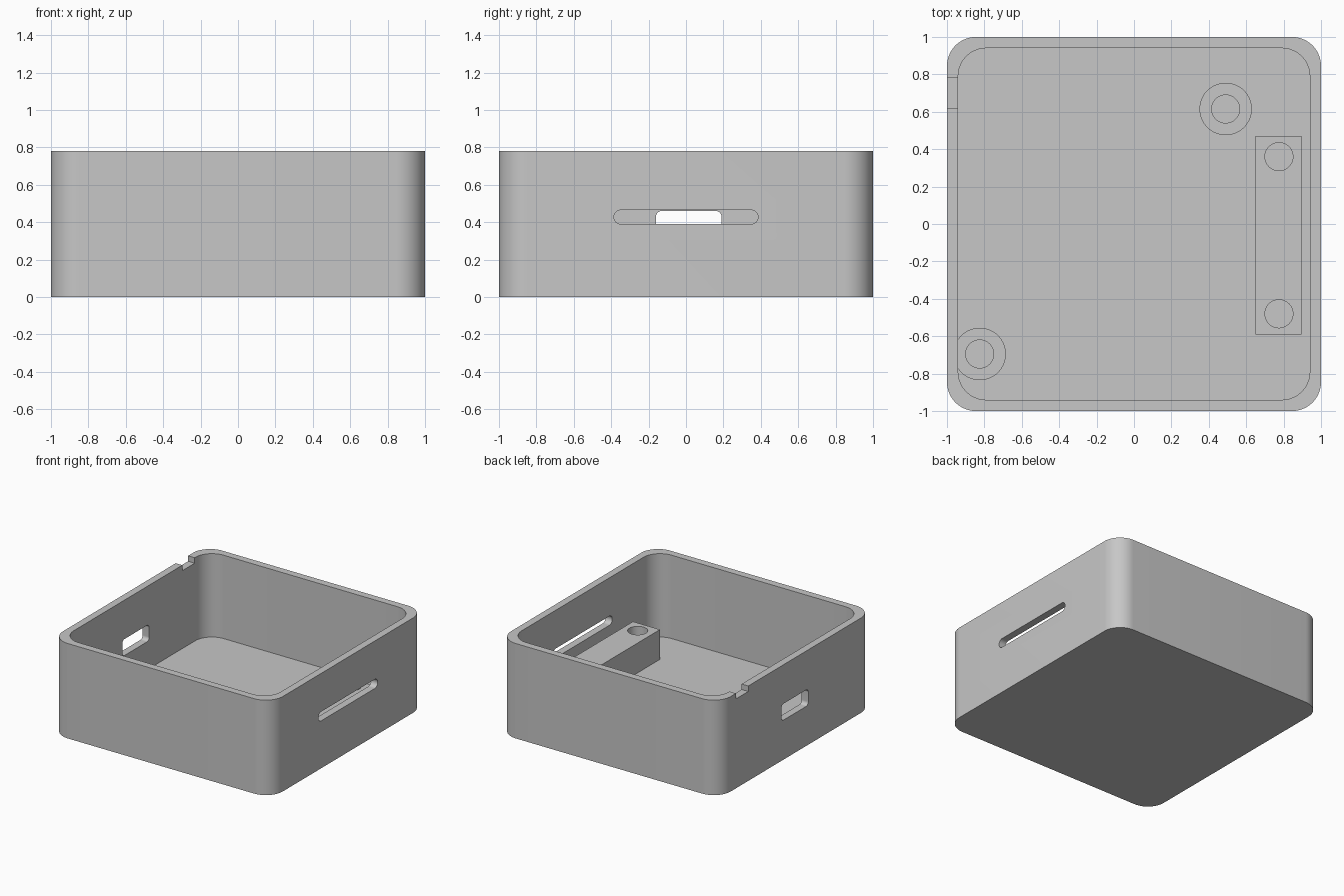
import bpy, bmesh, math
from mathutils import Matrix, Vector

default = bpy.data.objects.get("Cube")
if default:
    bpy.data.objects.remove(default, do_unlink=True)

HEIGHT, FLOOR, WALL = 0.78, 0.095, 0.06
INNER = 1 - WALL

grey = bpy.data.materials.new("light grey plastic")
grey.use_nodes = True
colour = (0.57, 0.57, 0.57, 1)
grey.diffuse_color = colour
grey.node_tree.nodes["Principled BSDF"].inputs["Base Color"].default_value = colour


def rounded_prism(name, lo, hi, radius=0.0, axis="Z", steps=14):
    """Box from lo to hi, its edges along the axis rounded by radius."""
    lo, hi = Vector(lo), Vector(hi)
    mid, half = (lo + hi) / 2, (hi - lo) / 2
    # profile plane (u, v) and depth w; along X the plane is y, z
    turn = Matrix(((0, 0, 1), (1, 0, 0), (0, 1, 0))) if axis == "X" else Matrix.Identity(3)
    u, v, w = turn.transposed() @ half
    points = []
    for i, (su, sv) in enumerate(((1, 1), (-1, 1), (-1, -1), (1, -1))):
        for k in range(steps + 1 if radius else 1):
            a = math.pi / 2 * (i + k / steps)
            points.append((su * (u - radius) + radius * math.cos(a),
                           sv * (v - radius) + radius * math.sin(a)))
    bm = bmesh.new()
    base = bm.faces.new([bm.verts.new((p, q, -w)) for p, q in points])
    extruded = bmesh.ops.extrude_face_region(bm, geom=[base], use_keep_orig=True)
    top = [g for g in extruded["geom"] if isinstance(g, bmesh.types.BMVert)]
    bmesh.ops.translate(bm, verts=top, vec=(0, 0, 2 * w))
    bmesh.ops.remove_doubles(bm, verts=bm.verts, dist=1e-5)
    bmesh.ops.transform(bm, verts=bm.verts, matrix=Matrix.Translation(mid) @ turn.to_4x4())
    bmesh.ops.recalc_face_normals(bm, faces=bm.faces)
    mesh = bpy.data.meshes.new(name)
    bm.to_mesh(mesh)
    bm.free()
    mesh.materials.append(grey)
    obj = bpy.data.objects.new(name, mesh)
    bpy.context.scene.collection.objects.link(obj)
    return obj


def cylinder(name, x, y, radius, z0, z1):
    """Upright cylinder, a square prism rounded all the way."""
    return rounded_prism(name, (x - radius, y - radius, z0),
                         (x + radius, y + radius, z1), radius - 1e-6)


def cut(obj, cutters):
    """Subtract the cutters, then smooth only the rounded faces."""
    for cutter in cutters:
        cutter.hide_render = True
        mod = obj.modifiers.new("cut", "BOOLEAN")
        mod.operation, mod.solver, mod.object = "DIFFERENCE", "EXACT", cutter
    bpy.context.view_layer.update()
    evaluated = obj.evaluated_get(bpy.context.evaluated_depsgraph_get())
    mesh = bpy.data.meshes.new_from_object(evaluated)
    obj.modifiers.clear()
    obj.data = mesh
    for cutter in cutters:
        bpy.data.objects.remove(cutter, do_unlink=True)
    bpy.ops.object.select_all(action="DESELECT")
    obj.select_set(True)
    bpy.context.view_layer.objects.active = obj
    bpy.ops.object.shade_smooth_by_angle(angle=math.radians(30))


# Open case with a long slot, a port opening and a rim notch
case = rounded_prism("case_shell", (-1, -1, 0), (1, 1, HEIGHT), 0.155)
cut(case, [
    rounded_prism("cavity", (-INNER, -INNER, FLOOR), (INNER, INNER, 1), 0.15),
    rounded_prism("long_slot", (0.9, -0.385, 0.39), (1.1, 0.385, 0.465), 0.037, "X"),
    rounded_prism("port_opening", (-1.1, -0.16, 0.325), (-0.9, 0.19, 0.46), 0.03, "X"),
    rounded_prism("rim_notch", (-1.1, 0.62, HEIGHT - 0.045), (-0.9, 0.78, 1)),
])

# Mounting block with two screw holes
HOLE = 0.075
block_top = 0.34
block = rounded_prism("mounting_block", (0.65, -0.59, FLOOR - 0.03), (0.895, 0.47, block_top))
cut(block, [cylinder("block_hole", 0.775, y, HOLE, FLOOR + 0.005, 0.6) for y in (0.36, -0.48)])

# Round standoffs, one of them merged into the wall
for name, x, y in (("back_standoff", 0.49, 0.615), ("front_standoff", -0.825, -0.695)):
    post = cylinder(name, x, y, 0.14, FLOOR - 0.03, 0.3)
    cut(post, [cylinder("post_hole", x, y, HOLE, FLOOR + 0.005, 0.6)])
